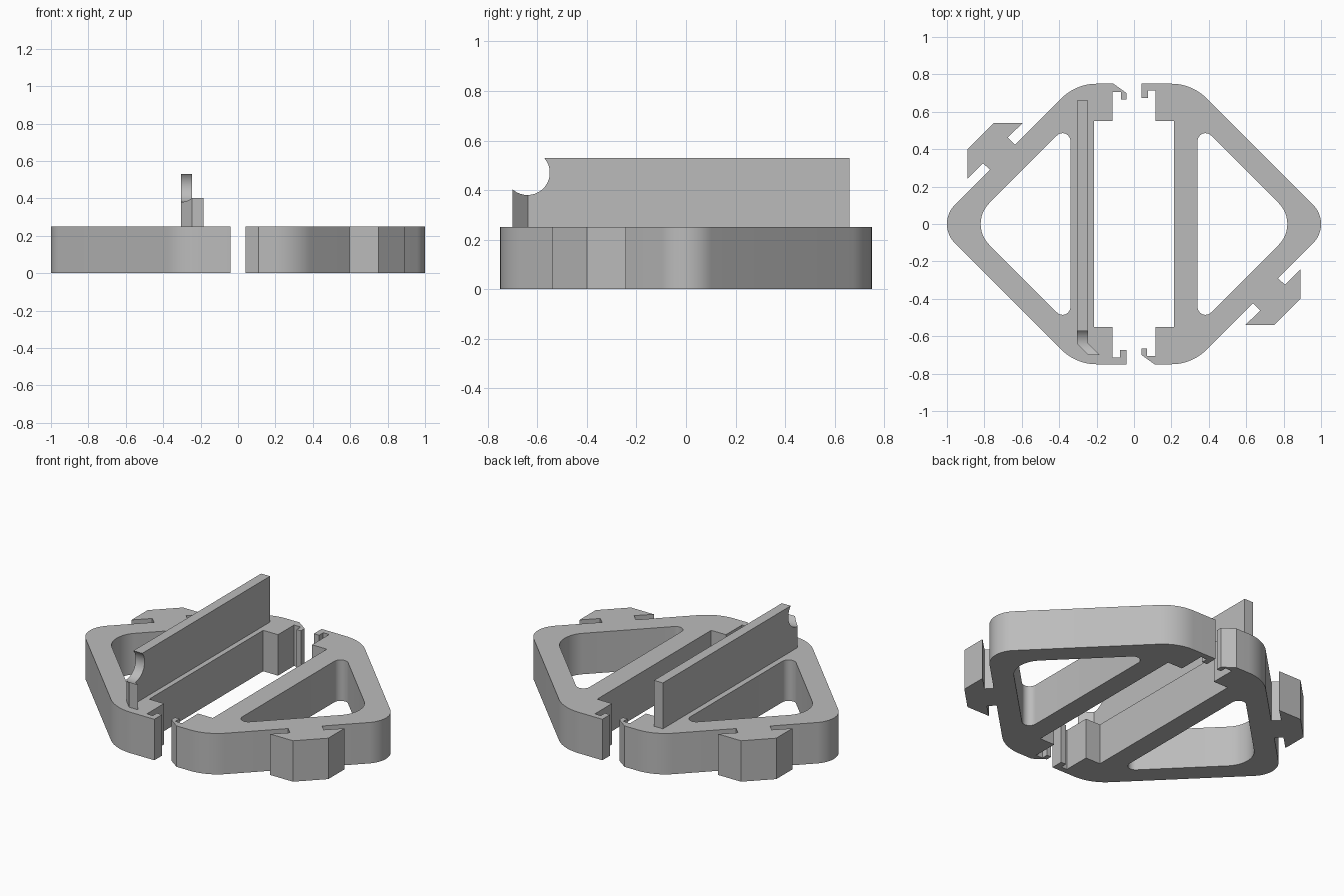
import bpy, bmesh, math
from mathutils import Vector, Matrix

if "Cube" in bpy.data.objects:
    bpy.data.objects.remove(bpy.data.objects["Cube"], do_unlink=True)

HEIGHT = 0.25
grey = bpy.data.materials.new("plain_grey")
grey.use_nodes = True
colour = (0.5, 0.5, 0.5, 1)
grey.diffuse_color = colour
grey.node_tree.nodes["Principled BSDF"].inputs["Base Color"].default_value = colour


def fillet(points, steps=12):
    """Turn (x, y) or (x, y, radius) corners into a loop with rounded corners."""
    loop = []
    for i, p in enumerate(points):
        corner = Vector(p[:2])
        if len(p) == 2:
            loop.append(corner)
            continue
        a = (Vector(points[i - 1][:2]) - corner).normalized()
        b = (Vector(points[(i + 1) % len(points)][:2]) - corner).normalized()
        half = a.angle(b) / 2
        mid = (a + b).normalized()
        centre = corner + mid * p[2] / math.sin(half)
        sweep = math.pi / 2 - half
        side = 1 if a.x * b.y - a.y * b.x > 0 else -1
        for k in range(steps + 1):
            turn = side * sweep * (1 - 2 * k / steps)
            loop.append(centre + Matrix.Rotation(turn, 2) @ (-mid) * p[2])
    return loop


def prism(name, loops, z0, z1):
    """Extrude an outline, with optional holes, from z0 to z1."""
    bm = bmesh.new()
    edges = []
    for loop in loops:
        verts = [bm.verts.new((p.x, p.y, z0)) for p in loop]
        edges += [bm.edges.new((v, verts[i - 1])) for i, v in enumerate(verts)]
    bmesh.ops.triangle_fill(bm, edges=edges, use_beauty=True)
    top = bmesh.ops.extrude_face_region(bm, geom=bm.faces[:], use_keep_orig=True)
    moved = [g for g in top["geom"] if isinstance(g, bmesh.types.BMVert)]
    bmesh.ops.translate(bm, verts=moved, vec=(0, 0, z1 - z0))
    bmesh.ops.recalc_face_normals(bm, faces=bm.faces[:])
    mesh = bpy.data.meshes.new(name)
    bm.to_mesh(mesh)
    bm.free()
    mesh.materials.append(grey)
    obj = bpy.data.objects.new(name, mesh)
    bpy.context.collection.objects.link(obj)
    return obj


def smooth(obj):
    bpy.ops.object.select_all(action="DESELECT")
    obj.select_set(True)
    bpy.context.view_layer.objects.active = obj
    bpy.ops.object.shade_smooth_by_angle(angle=math.radians(25))


# Half frame outline: front hook, slanted side with arrow clip, tip, back hook
outline = fillet([
    (0.04, -0.665), (0.04, -0.70), (0.11, -0.75), (0.31, -0.75, 0.266),
    (0.636, -0.424), (0.675, -0.463), (0.595, -0.54), (0.75, -0.54),
    (0.89, -0.40), (0.89, -0.243), (0.807, -0.325), (0.77, -0.29),
    (1.06, 0, 0.145), (0.31, 0.75, 0.266),
    (0.04, 0.75), (0.04, 0.675), (0.075, 0.675), (0.075, 0.715),
    (0.115, 0.715), (0.115, 0.55), (0.215, 0.55),
    (0.215, -0.55), (0.115, -0.55), (0.115, -0.705), (0.07, -0.705), (0.07, -0.665),
])
# Rounded triangular window
window = fillet([(0.34, -0.545, 0.042), (0.885, 0, 0.157), (0.34, 0.545, 0.042)])

# The two frames are the same part turned half round
for name, sign in (("left_frame", 1), ("right_frame", -1)):
    smooth(prism(name, [[p * sign for p in loop] for loop in (outline, window)], 0, HEIGHT))

# Upright fin with a bent front end
fin = prism("upright_fin", [fillet([
    (-0.306, 0.66), (-0.306, -0.64), (-0.246, -0.70),
    (-0.184, -0.70), (-0.246, -0.638), (-0.246, 0.66)])], HEIGHT, 0.53)

# Round notch cut into the upper front corner of the fin
bpy.ops.mesh.primitive_cylinder_add(vertices=64, radius=0.09, depth=0.6,
                                    location=(-0.25, -0.64, 0.47),
                                    rotation=(0, math.pi / 2, 0))
cutter = bpy.context.object
cutter.name = "notch_cutter"
cutter.hide_render = True
cutter.data.materials.append(grey)
notch = fin.modifiers.new("notch", "BOOLEAN")
notch.operation = "DIFFERENCE"
notch.solver = "EXACT"
notch.object = cutter
bpy.context.view_layer.objects.active = fin
bpy.ops.object.modifier_apply(modifier="notch")
bpy.data.objects.remove(cutter, do_unlink=True)
smooth(fin)
